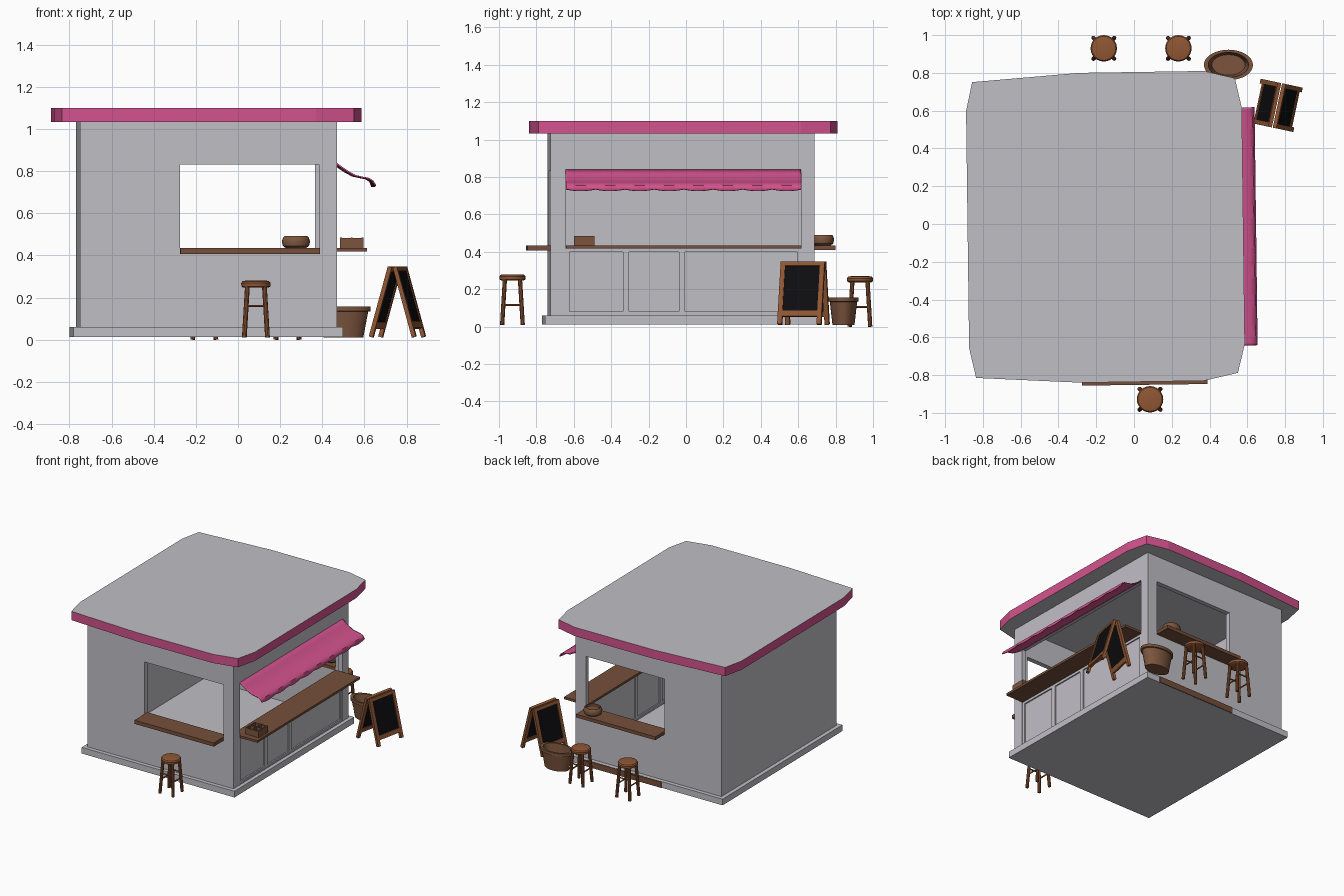
import bpy, bmesh, math
from mathutils import Matrix, Vector

if "Cube" in bpy.data.objects:
    bpy.data.objects.remove(bpy.data.objects["Cube"])

TURN = Matrix.Rotation(0.0128, 4, 'Z')   # the whole kiosk is turned very slightly


def material(name, rgb):
    m = bpy.data.materials.new(name)
    m.diffuse_color = (*rgb, 1)
    m.use_nodes = True
    m.node_tree.nodes["Principled BSDF"].inputs["Base Color"].default_value = m.diffuse_color
    return m


GREY = material("pale grey", (0.53, 0.52, 0.56))
PINK = material("pink", (0.65, 0.085, 0.27))
WOOD = material("dark wood", (0.18, 0.078, 0.043))
ORANGE = material("warm wood", (0.28, 0.095, 0.034))
WICKER = material("wicker", (0.20, 0.09, 0.048))
BLACK = material("chalkboard black", (0.004, 0.004, 0.005))


def finish(name, bm, mats, matrix=None, smooth=False):
    bmesh.ops.recalc_face_normals(bm, faces=bm.faces)
    me = bpy.data.meshes.new(name)
    bm.to_mesh(me)
    bm.free()
    for m in mats:
        me.materials.append(m)
    ob = bpy.data.objects.new(name, me)
    bpy.context.collection.objects.link(ob)
    if matrix is not None:
        ob.matrix_world = matrix
    if smooth:
        bpy.context.view_layer.objects.active = ob
        bpy.ops.object.select_all(action='DESELECT')
        ob.select_set(True)
        bpy.ops.object.shade_smooth_by_angle(angle=math.radians(35))
    return ob


def add_box(bm, x0, x1, y0, y1, z0, z1):
    m = Matrix.Translation(((x0 + x1) / 2, (y0 + y1) / 2, (z0 + z1) / 2)) \
        @ Matrix.Diagonal((x1 - x0, y1 - y0, z1 - z0, 1))
    bmesh.ops.create_cube(bm, size=1, matrix=m)


def boxes(name, dims, mat, matrix=None):
    bm = bmesh.new()
    for d in dims:
        add_box(bm, *d)
    return finish(name, bm, [mat], matrix)


def add_rod(bm, a, b, r0, r1, seg=10):
    a, b = Vector(a), Vector(b)
    d = b - a
    m = Matrix.Translation((a + b) / 2) @ d.to_track_quat('Z', 'Y').to_matrix().to_4x4()
    bmesh.ops.create_cone(bm, cap_ends=True, segments=seg, radius1=r0, radius2=r1,
                          depth=d.length, matrix=m)


def add_lathe(bm, profile, seg=28, sx=1, sy=1):
    rings = [[bm.verts.new((r * sx * math.cos(2 * math.pi * i / seg),
                            r * sy * math.sin(2 * math.pi * i / seg), z))
              for i in range(seg)] for r, z in profile]
    for p, q in zip(rings, rings[1:]):
        for i in range(seg):
            j = (i + 1) % seg
            bm.faces.new((p[i], p[j], q[j], q[i]))
    bm.faces.new(rings[0][::-1])
    bm.faces.new(rings[-1])


def holed_wall(name, place, u, z, hole_u, hole_z, depth):
    """Wall with one rectangular opening; place(u, d, z) maps into space."""
    bm = bmesh.new()
    loops = []
    for d in depth:
        for (a, b), (c, e) in ((u, z), (hole_u, hole_z)):
            loops.append([bm.verts.new(place(p, d, q))
                          for p, q in ((a, c), (b, c), (b, e), (a, e))])
    for A, B in ((0, 1), (2, 3), (0, 2), (1, 3)):
        for i in range(4):
            j = (i + 1) % 4
            bm.faces.new((loops[A][i], loops[A][j], loops[B][j], loops[B][i]))
    return finish(name, bm, [GREY], TURN)


# Plinth and walls
X0, X1, Y0, Y1, ZB, ZT, T = -0.76, 0.46, -0.73, 0.68, 0.06, 1.035, 0.035
boxes("plinth", [(-0.79, 0.488, -0.76, 0.71, 0.013, ZB)], GREY, TURN)
boxes("left_wall", [(X0, X0 + T, Y0 + T, Y1 - T, ZB, ZT)], GREY, TURN)
for name, d in (("front_wall", (Y0, Y0 + T)), ("back_wall", (Y1 - T, Y1))):
    holed_wall(name, lambda u, d, z: (u, d, z), (X0, X1), (ZB, ZT),
               (-0.285, 0.375), (0.42, 0.832), d)
holed_wall("serving_wall", lambda u, d, z: (d, u, z), (Y0 + T, Y1 - T), (ZB, ZT),
           (-0.65, 0.61), (0.065, 0.84), (X1 - T, X1))

# Recessed panels below the serving hatch
frame = [(0.438, 0.446, -0.65, 0.61, 0.06, 0.42)]
frame += [(0.43, 0.456, -0.65, 0.61, a, b) for a, b in ((0.06, 0.08), (0.40, 0.42))]
frame += [(0.43, 0.456, a, b, 0.08, 0.40)
          for a, b in ((-0.65, -0.63), (-0.342, -0.31), (-0.043, -0.01), (0.59, 0.61))]
boxes("hatch_panels", frame, GREY, TURN)

# Roof slab with softened corners and a coloured rim
outline = [(-0.857, 0.751), (-0.29, 0.80), (0.37, 0.81), (0.534, 0.772), (0.571, 0.614),
           (0.587, -0.635), (0.55, -0.788), (0.37, -0.83), (-0.28, -0.84),
           (-0.836, -0.815), (-0.873, -0.656), (-0.889, 0.598)]
bm = bmesh.new()
slab = bm.faces.new([bm.verts.new((x, y, 1.033)) for x, y in outline])
ext = bmesh.ops.extrude_face_region(bm, geom=[slab], use_keep_orig=True)
for v in ext["geom"]:
    if isinstance(v, bmesh.types.BMVert):
        v.co.z = 1.10
bm.normal_update()
for f in bm.faces:
    f.material_index = 1 if abs(f.normal.z) < 0.5 else 0
finish("roof", bm, [GREY, PINK])

# Counters and the kick board at the back
boxes("front_counter", [(-0.285, 0.378, -0.852, -0.695, 0.407, 0.435)], WOOD, TURN)
boxes("back_counter", [(-0.285, 0.378, 0.645, 0.795, 0.41, 0.435)], WOOD, TURN)
boxes("serving_counter", [(0.40, 0.605, -0.65, 0.61, 0.418, 0.435)], WOOD, TURN)
boxes("back_kick_board", [(-0.28, 0.378, 0.71, 0.716, 0.014, 0.059)], WOOD, TURN)

# Awning: curved sheet with a scalloped lip
curve = [(0.458, 0.838), (0.485, 0.817), (0.515, 0.797), (0.55, 0.778), (0.585, 0.770),
         (0.612, 0.765), (0.632, 0.753), (0.643, 0.729)]
bm = bmesh.new()
N = 96
rows = []
for k, (x, z) in enumerate(curve):
    lip = 0.009 if k == len(curve) - 1 else 0
    rows.append([bm.verts.new((x, -0.65 + 1.26 * i / N,
                               z + lip * (0.6 - abs(math.sin(math.pi * 8 * i / N)))))
                 for i in range(N + 1)])
for p, q in zip(rows, rows[1:]):
    for i in range(N):
        bm.faces.new((p[i], q[i], q[i + 1], p[i + 1]))
awning = finish("awning", bm, [PINK], TURN, smooth=True)
solid = awning.modifiers.new("thickness", 'SOLIDIFY')
solid.thickness = 0.007
solid.offset = 0

# Compartment tray on the serving counter
tx0, tx1, ty0, ty1 = 0.485, 0.595, -0.60, -0.488
w = 0.008
tray = [(tx0, tx1, ty0, ty1, 0.435, 0.445)]
tray += [(x, x + w, ty0, ty1, 0.44, 0.485) for x in (tx0, (tx0 + tx1 - w) / 2, tx1 - w)]
tray += [(tx0, tx1, y, y + w, 0.44, 0.483) for y in (ty0, (ty0 + ty1 - w) / 2, ty1 - w)]
boxes("tray", tray, WICKER)

# Bread basket on the back counter
bm = bmesh.new()
add_lathe(bm, [(0.048, 0.435), (0.062, 0.445), (0.067, 0.465), (0.061, 0.485), (0.054, 0.491),
               (0.048, 0.488), (0.046, 0.475)], sy=0.93)
finish("basket", bm, [WICKER], Matrix.Translation((0.275, 0.73, 0)), smooth=True)

# Oval planter pot, hollow
bm = bmesh.new()
add_lathe(bm, [(0.095, 0.01), (0.118, 0.133), (0.13, 0.135), (0.13, 0.157),
               (0.107, 0.157), (0.088, 0.03)], seg=32, sy=0.62)
finish("planter_pot", bm, [WICKER], Matrix.Translation((0.50, 0.842, 0)), smooth=True)


# Stools: round seat, four splayed legs, rungs
def stool(name, x, y, z):
    bm = bmesh.new()
    add_lathe(bm, [(0.06, 0.237), (0.069, 0.243), (0.07, 0.258), (0.064, 0.267), (0.05, 0.27)],
              seg=24)
    at = lambda sx, sy, h: (sx * (0.055 - 0.06 * h), sy * (0.055 - 0.06 * h), h)
    corners = [(1, 1), (-1, 1), (-1, -1), (1, -1)]
    for i, c in enumerate(corners):
        add_rod(bm, at(*c, 0.0), at(*c, 0.242), 0.0115, 0.0115)
        h = 0.15 if i % 2 == 0 else 0.105
        add_rod(bm, at(*c, h), at(*corners[(i + 1) % 4], h), 0.005, 0.005, 8)
    finish(name, bm, [ORANGE], Matrix.Translation((x, y, z)), smooth=True)


stool("front_stool", 0.085, -0.928, 0.01)
stool("back_stool_left", -0.16, 0.93, 0.0)
stool("back_stool_right", 0.235, 0.93, 0.0)

# Folding chalkboard sign: two mirrored leaves
tilt = math.atan2(0.093, 0.335)
for s, side in ((1, "outer"), (-1, "inner")):
    m = Matrix.Translation((0.757, 0.628, 0.345)) @ Matrix.Rotation(math.radians(-12), 4, 'Z') \
        @ Matrix.Translation((s * 0.012, 0, 0)) @ Matrix.Rotation(-s * tilt, 4, 'Y')
    parts = [(-0.01, 0.01, a, a + 0.025, -0.345, 0) for a in (-0.12, 0.095)]
    parts += [(-0.01, 0.01, -0.1, 0.1, a, b) for a, b in ((-0.022, 0), (-0.302, -0.27))]
    boxes(side + "_sign_frame", parts, ORANGE, m)
    boxes(side + "_chalkboard", [(-0.005, 0.005, -0.097, 0.097, -0.272, -0.02)], BLACK, m)
